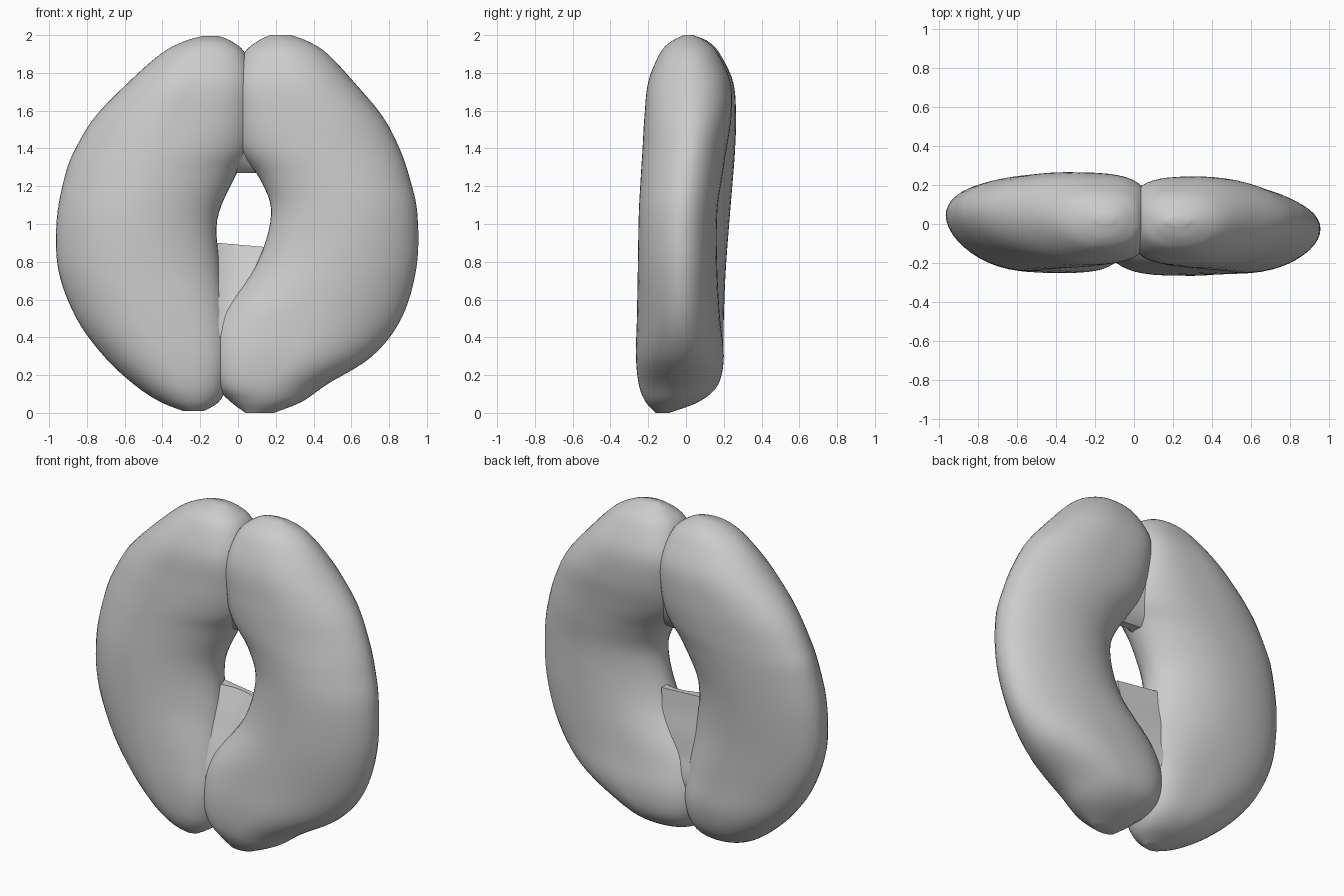
import bpy, bmesh
from math import sin, cos, pi

# rows: height, outer x, inner x, front y, back y, inner-edge squareness
LEFT = [
    (1.995, -0.19, -0.10, 0.00, 0.05, 2.0), (1.965, -0.29, -0.03, -0.08, 0.12, 2.2),
    (1.90, -0.41, 0.04, -0.14, 0.18, 2.6), (1.75, -0.58, 0.08, -0.20, 0.25, 3.2),
    (1.57, -0.755, 0.085, -0.215, 0.265, 3.0), (1.40, -0.86, 0.07, -0.225, 0.26, 2.4),
    (1.26, -0.915, -0.01, -0.23, 0.25, 2.1), (1.02, -0.96, -0.11, -0.24, 0.23, 2.0),
    (0.75, -0.95, -0.09, -0.245, 0.21, 2.0), (0.50, -0.855, -0.055, -0.25, 0.20, 2.6),
    (0.30, -0.71, -0.045, -0.25, 0.195, 3.2), (0.15, -0.55, -0.06, -0.235, 0.15, 2.8),
    (0.06, -0.415, -0.10, -0.20, 0.06, 2.3), (0.01, -0.29, -0.18, -0.15, -0.08, 2.0)]
RIGHT = [
    (2.00, 0.28, 0.17, -0.01, 0.04, 2.0), (1.965, 0.375, 0.10, -0.08, 0.11, 2.2),
    (1.90, 0.475, 0.03, -0.14, 0.17, 2.6), (1.75, 0.615, -0.02, -0.20, 0.235, 3.2),
    (1.57, 0.765, -0.02, -0.22, 0.24, 3.0), (1.40, 0.855, 0.00, -0.23, 0.215, 2.4),
    (1.24, 0.91, 0.115, -0.24, 0.19, 2.1), (1.05, 0.95, 0.175, -0.25, 0.165, 2.0),
    (0.77, 0.945, 0.09, -0.255, 0.165, 2.0), (0.50, 0.865, -0.11, -0.26, 0.18, 2.6),
    (0.30, 0.71, -0.14, -0.265, 0.20, 3.2), (0.15, 0.47, -0.12, -0.25, 0.17, 2.8),
    (0.06, 0.34, -0.04, -0.215, 0.07, 2.3), (0.00, 0.19, 0.04, -0.16, -0.09, 2.0)]
# web rows: height, left x, right x, front y, back y
LOWER_WEB = [(0.89, -0.13, 0.145, 0.01, 0.04), (0.78, -0.14, 0.13, -0.04, 0.055),
             (0.66, -0.15, 0.10, -0.09, 0.08), (0.54, -0.15, 0.04, -0.14, 0.10),
             (0.40, -0.15, -0.03, -0.18, 0.13), (0.20, -0.13, -0.05, -0.17, 0.10)]
UPPER_WEB = [(1.80, -0.02, 0.09, -0.13, 0.17), (1.60, -0.02, 0.09, -0.14, 0.18),
             (1.42, -0.02, 0.10, -0.11, 0.14), (1.32, -0.03, 0.12, -0.06, 0.09),
             (1.27, -0.03, 0.13, -0.01, 0.04)]


def smooth_rows(rows, steps):
    """Catmull-Rom interpolation of every column."""
    out = []
    last = len(rows) - 1
    for i in range(last):
        p = [rows[max(0, min(last, i + k))] for k in (-1, 0, 1, 2)]
        for s in range(steps):
            t = s / steps
            out.append([0.5 * (2 * b + (c - a) * t + (2 * a - 5 * b + 4 * c - d) * t * t
                               + (3 * b - a - 3 * c + d) * t ** 3)
                        for a, b, c, d in zip(*p)])
    out.append(list(rows[-1]))
    return out


def spow(v, n):
    return (1 if v >= 0 else -1) * abs(v) ** (2 / n)


def skin(name, rings):
    """Join rings of points into one closed, smooth-shaded object."""
    bm = bmesh.new()
    rings = [[bm.verts.new(p) for p in ring] for ring in rings]
    for r0, r1 in zip(rings, rings[1:]):
        for k in range(len(r0)):
            j = (k + 1) % len(r0)
            bm.faces.new((r0[k], r0[j], r1[j], r1[k]))
    bm.faces.new(rings[0])
    bm.faces.new(rings[-1])
    bmesh.ops.recalc_face_normals(bm, faces=bm.faces)
    me = bpy.data.meshes.new(name)
    bm.to_mesh(me)
    bm.free()
    ob = bpy.data.objects.new(name, me)
    bpy.context.collection.objects.link(ob)
    bpy.context.view_layer.objects.active = ob
    ob.select_set(True)
    bpy.ops.object.shade_smooth_by_angle(angle=0.7)
    ob.select_set(False)


def lobe(name, rows, skew, segs=48, steps=6):
    rings = []
    for z, xo, xi, yf, yb, n_in in smooth_rows(rows, steps):
        ring = []
        for k in range(segs):
            a = 2 * pi * k / segs
            n = n_in if cos(a) < 0 else 1.95
            u, v = spow(cos(a), n), spow(sin(a), n)
            y = (yf + yb) / 2 + v * (yb - yf) / 2
            if u > 0:  # outer rim leans front or back
                y += skew * u * u * min(1, abs(xo) / 0.9) ** 2
            ring.append(((xo + xi) / 2 + u * (xo - xi) / 2, y, z))
        rings.append(ring)
    skin(name, rings)


def web(name, rows, tilt):
    """Thin filler between the lobes with a hollowed front face."""
    rings = []
    for z, xl, xr, yf, yb in smooth_rows(rows, 4):
        ts = [i / 8 for i in range(9)]
        front = [(xl + (xr - xl) * t, yf - 0.03 * (2 * t - 1) ** 2, z + tilt * (1 - 2 * t))
                 for t in ts]
        back = [(xl + (xr - xl) * t, yb + 0.01 - 0.02 * t, z + tilt * (1 - 2 * t))
                for t in reversed(ts)]
        rings.append(front + back)
    skin(name, rings)


# two crescent lobes meeting along the central seam
lobe("left_lobe", LEFT, 0.055)
lobe("right_lobe", RIGHT, 0.02)

# webs closing the lower and upper ends of the central opening
web("lower_web", LOWER_WEB, 0.012)
web("upper_web", UPPER_WEB, 0.0)
